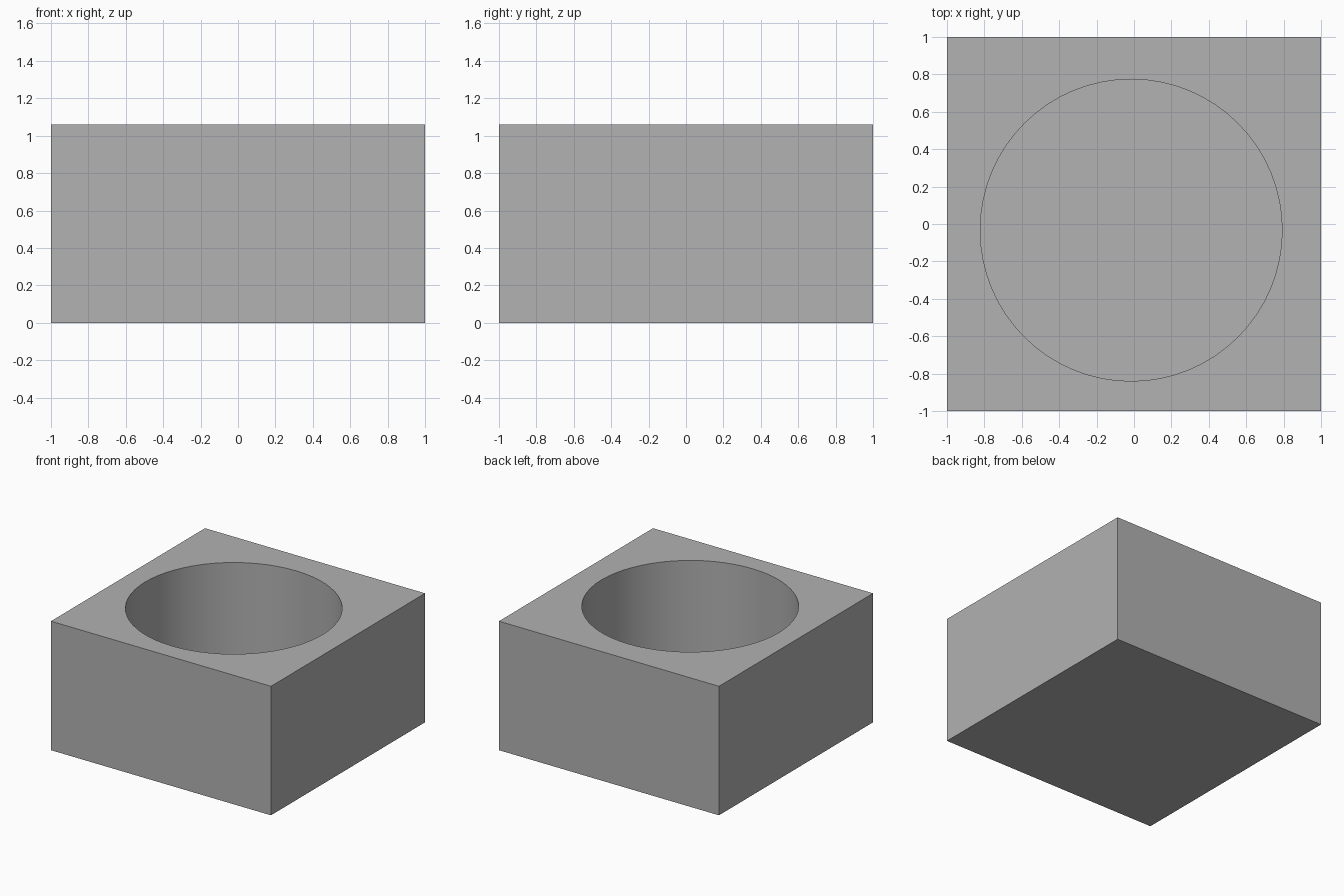
import bpy
import math

cube = bpy.data.objects.get("Cube")
if cube:
    bpy.data.objects.remove(cube, do_unlink=True)

HEIGHT = 1.06
FLOOR = 0.2
RADIUS = 0.807

# Single grey material
grey = bpy.data.materials.new("plain_grey")
grey.use_nodes = True
colour = (0.445, 0.445, 0.445, 1)
grey.diffuse_color = colour
grey.node_tree.nodes["Principled BSDF"].inputs["Base Color"].default_value = colour

# Square block
bpy.ops.mesh.primitive_cube_add(size=2, location=(0, 0, HEIGHT / 2))
block = bpy.context.object
block.name = "hollow_block"
block.scale.z = HEIGHT / 2
bpy.ops.object.transform_apply(location=True, scale=True)
block.data.materials.append(grey)

# Round well, slightly off centre, closed at the bottom
bpy.ops.mesh.primitive_cylinder_add(vertices=64, radius=RADIUS, depth=HEIGHT,
                                    location=(-0.015, -0.033, FLOOR + HEIGHT / 2))
well = bpy.context.object
well.name = "well_cutter"
well.data.materials.append(grey)

bore = block.modifiers.new("well", "BOOLEAN")
bore.operation = "DIFFERENCE"
bore.solver = "EXACT"
bore.object = well

# Apply the cut, then smooth only the round wall
bpy.ops.object.select_all(action="DESELECT")
block.select_set(True)
bpy.context.view_layer.objects.active = block
bpy.ops.object.modifier_apply(modifier=bore.name)
bpy.data.objects.remove(well, do_unlink=True)
bpy.ops.object.shade_smooth_by_angle(angle=math.radians(30))
